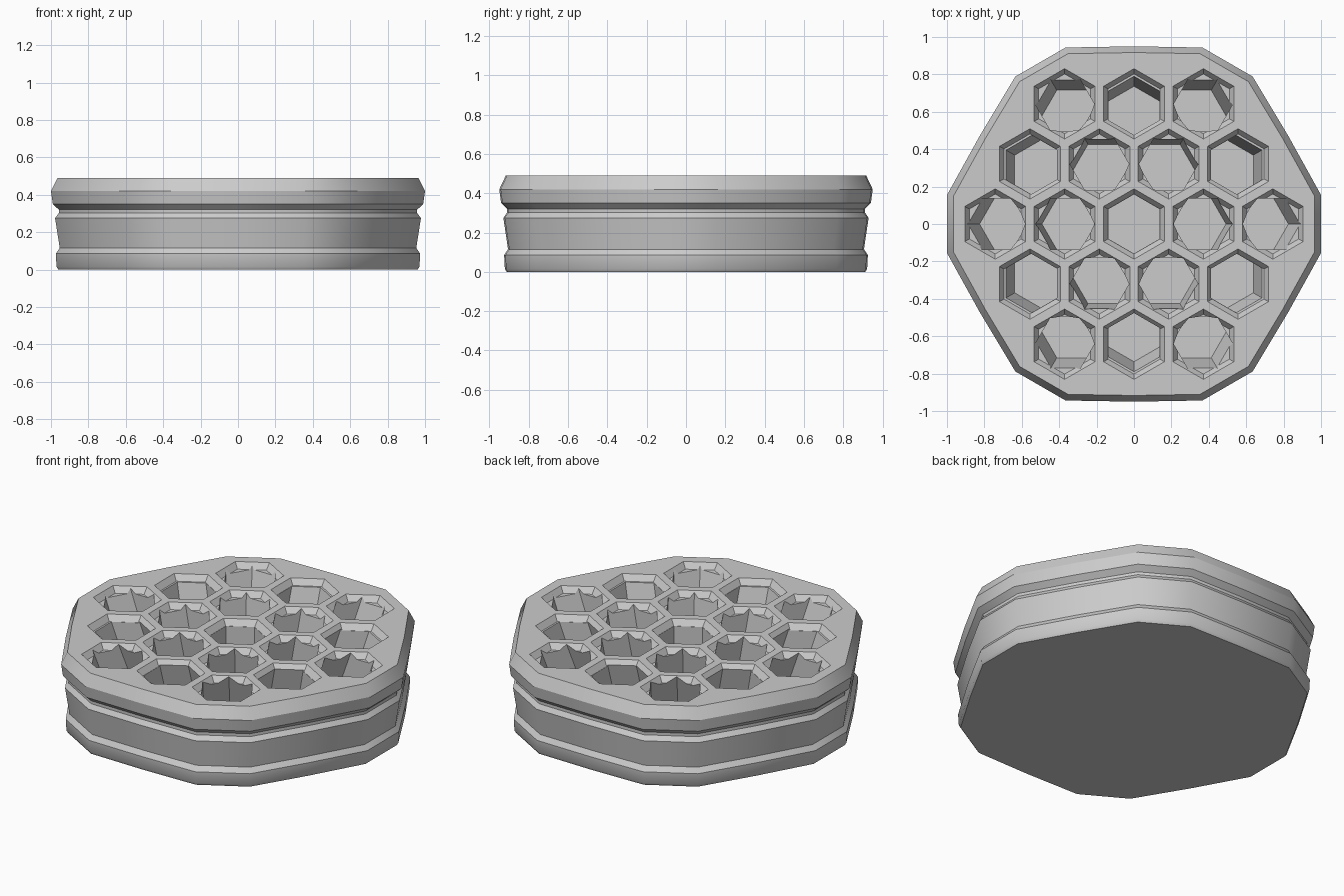
import bpy, bmesh
from math import sin, cos, radians, atan2, hypot

cube = bpy.data.objects.get("Cube")
if cube:
    bpy.data.objects.remove(cube, do_unlink=True)

TOP, FLOOR, CHAMFER = 0.49, 0.28, 0.035
RIM, BORE = 0.188, 0.158     # hexagon radii of the rim and of the pocket
PITCH = 0.371                # spacing of the pockets
LEAN = 0.1                   # inward drift of the pocket floors

gray = bpy.data.materials.new("plain gray")
gray.use_nodes = True
gray.diffuse_color = (0.6, 0.6, 0.6, 1)
gray.node_tree.nodes["Principled BSDF"].inputs["Base Color"].default_value = (0.6, 0.6, 0.6, 1)


def loft(bm, rings):
    """Skin a closed solid through rings of points."""
    loops = [[bm.verts.new(p) for p in ring] for ring in rings]
    n = len(loops[0])
    for a, b in zip(loops, loops[1:]):
        for i in range(n):
            j = (i + 1) % n
            bm.faces.new((a[i], a[j], b[j], b[i]))
    bm.faces.new(loops[0][::-1])
    bm.faces.new(loops[-1])


def make_object(name, bm):
    bmesh.ops.recalc_face_normals(bm, faces=bm.faces[:])
    mesh = bpy.data.meshes.new(name)
    bm.to_mesh(mesh)
    bm.free()
    mesh.materials.append(gray)
    obj = bpy.data.objects.new(name, mesh)
    bpy.context.collection.objects.link(obj)
    return obj


def hexagon(x, y, z, radius, turn):
    return [(x + radius * cos(turn + radians(60 * k)),
             y + radius * sin(turn + radians(60 * k)), z) for k in range(6)]


# Outline: hexagon with cut corners and slightly bulging sides
outline = []
for k in range(6):
    for angle, radius in ((-8.8, 1.012), (8.8, 1.012), (30, 0.95)):
        a = radians(60 * k + angle)
        outline.append((radius * cos(a), radius * sin(a)))

# Body: the outline scaled along a stepped side profile
profile = [(0.96, 0), (0.97, 0.015), (0.974, 0.085), (0.953, 0.115),
           (0.978, 0.275), (0.958, 0.302), (0.958, 0.32),
           (0.99, 0.35), (1.0, 0.42), (0.965, TOP)]
bm = bmesh.new()
loft(bm, [[(s * x, s * y, z) for x, y in outline] for s, z in profile])
body = make_object("body", bm)

# Pocket centres: a honeycomb of nineteen
centres = [((q + r / 2) * PITCH, r * PITCH * 0.8660)
           for q in range(-2, 3) for r in range(-2, 3) if abs(q + r) <= 2]

# Cutters: chamfered rims all point the same way, pockets turn toward the centre
rims, pockets = bmesh.new(), bmesh.new()
slope = (RIM - BORE - 0.002) / CHAMFER
for x, y in centres:
    loft(rims, [hexagon(x, y, TOP + h, RIM + slope * h, radians(30))
                for h in (-CHAMFER, 0.02)])
    turn = atan2(y, x) if hypot(x, y) > 0.01 else radians(30)
    rings = []
    for z in (FLOOR, TOP + 0.05):
        s = 1 - LEAN * (TOP - z) / (TOP - FLOOR)
        rings.append(hexagon(x * s, y * s, z, BORE, turn))
    loft(pockets, rings)

bpy.ops.object.select_all(action='DESELECT')
bpy.context.view_layer.objects.active = body
body.select_set(True)
for name, cutter_mesh in (("rim_cutter", rims), ("pocket_cutter", pockets)):
    cutter = make_object(name, cutter_mesh)
    cutter.hide_render = True
    mod = body.modifiers.new(name, 'BOOLEAN')
    mod.operation = 'DIFFERENCE'
    mod.solver = 'EXACT'
    mod.object = cutter
    bpy.ops.object.modifier_apply(modifier=mod.name)
    bpy.data.objects.remove(cutter, do_unlink=True)

bpy.ops.object.shade_smooth_by_angle(angle=radians(31))
